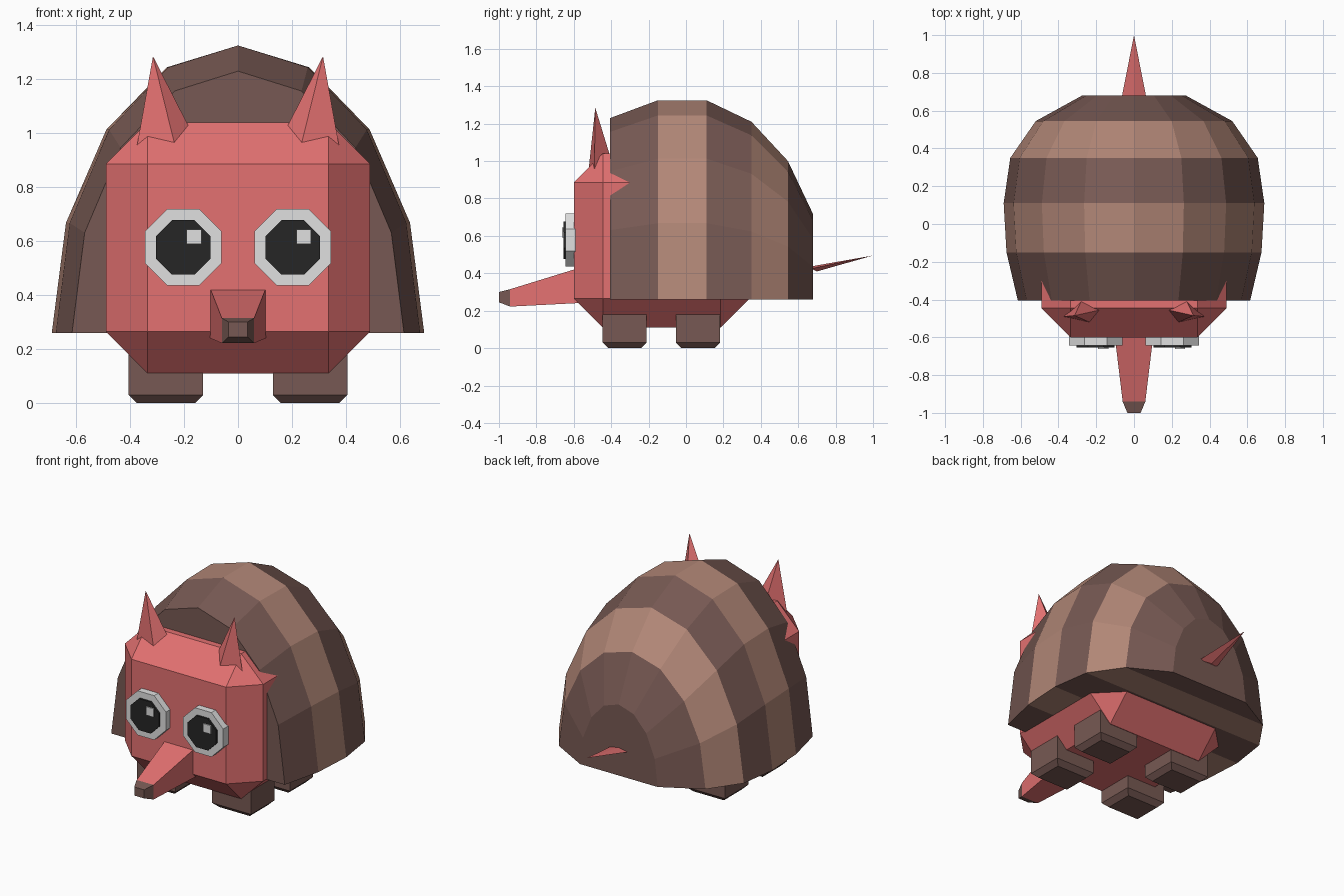
import bpy, bmesh, math
from mathutils import Vector

if "Cube" in bpy.data.objects:
    bpy.data.objects.remove(bpy.data.objects["Cube"])


def material(name, r, g, b):
    lin = [((c / 255 + 0.055) / 1.055) ** 2.4 if c > 10 else c / 3294 for c in (r, g, b)]
    m = bpy.data.materials.new(name)
    m.diffuse_color = (*lin, 1)
    m.use_nodes = True
    m.node_tree.nodes["Principled BSDF"].inputs["Base Color"].default_value = m.diffuse_color
    return m


RED = material("coral red", 227, 113, 113)
BROWN = material("dark brown", 119, 89, 83)
TAN = material("tan", 178, 135, 119)
WHITE = material("off white", 224, 224, 224)
BLACK = material("near black", 38, 38, 38)


def finish(name, bm, *mats):
    bmesh.ops.recalc_face_normals(bm, faces=bm.faces)
    me = bpy.data.meshes.new(name)
    bm.to_mesh(me)
    bm.free()
    for m in mats:
        me.materials.append(m)
    ob = bpy.data.objects.new(name, me)
    bpy.context.collection.objects.link(ob)
    return ob


def loft(name, rings, mats, pick=lambda i: 0):
    """Skin closed rings of points and cap both ends; pick gives each band's material."""
    bm = bmesh.new()
    vs = [[bm.verts.new(p) for p in ring] for ring in rings]
    n = len(vs[0])
    for i in range(len(vs) - 1):
        for j in range(n):
            k = (j + 1) % n
            f = bm.faces.new((vs[i][j], vs[i][k], vs[i + 1][k], vs[i + 1][j]))
            f.material_index = pick(i)
    bm.faces.new(vs[0]).material_index = pick(0)
    bm.faces.new(vs[-1]).material_index = pick(len(vs) - 2)
    return finish(name, bm, *mats)


def spike(name, tip, base, mat, extend=1.0):
    """Pyramid whose base is pushed further along the rays from its tip."""
    tip = Vector(tip)
    bm = bmesh.new()
    t = bm.verts.new(tip)
    b = [bm.verts.new(tip + (Vector(p) - tip) * extend) for p in base]
    for i in range(len(b)):
        bm.faces.new((t, b[i], b[(i + 1) % len(b)]))
    bm.faces.new(b)
    return finish(name, bm, mat)


def rect_xy(x, y, hx, hy, z):
    return [(x + sx * hx, y + sy * hy, z) for sx, sy in ((-1, -1), (1, -1), (1, 1), (-1, 1))]


def plate(name, x, z, apothem, y0, y1, sides, mat):
    """Flat polygon prism facing the front."""
    r = apothem / math.cos(math.pi / sides)
    angles = [math.tau * (i + 0.5) / sides for i in range(sides)]
    rings = [[(x + r * math.cos(a), y, z + r * math.sin(a)) for a in angles] for y in (y0, y1)]
    return loft(name, rings, [mat])


# Body: cube with wide flat chamfers
bm = bmesh.new()
bmesh.ops.create_cube(bm, size=1)
for v in bm.verts:
    v.co = Vector((v.co.x * 0.98, v.co.y * 0.94 - 0.13, v.co.z * 0.93 + 0.575))
bmesh.ops.bevel(bm, geom=bm.edges[:], offset=0.155, offset_type='OFFSET',
                segments=1, affect='EDGES', profile=0.5)
finish("body", bm, RED)

# Striped shell: half-ellipse arches along y (y, half width, height)
arches = [(-0.405, 0.615, 0.97), (-0.15, 0.675, 1.065), (0.11, 0.69, 1.065),
          (0.35, 0.655, 0.95), (0.545, 0.52, 0.74), (0.68, 0.275, 0.455)]
rings = [[(w * math.cos(math.pi * i / 8), y, 0.26 + h * math.sin(math.pi * i / 8))
          for i in range(9)] for y, w, h in arches]
loft("shell", rings, [BROWN, TAN], lambda i: i % 2)

# Legs with a chamfered sole
for side, s in (("left", -1), ("right", 1)):
    for end, y in (("front", -0.328), ("back", 0.064)):
        loft(f"{end}_{side}_leg",
             [rect_xy(s * 0.267, y, 0.108, 0.088, 0),
              rect_xy(s * 0.267, y, 0.138, 0.118, 0.03),
              rect_xy(s * 0.267, y, 0.138, 0.118, 0.18)], [BROWN])

# Snout with a dark tip (y, half width, bottom, top)
snout = [(-0.55, 0.107, 0.242, 0.435), (-0.94, 0.06, 0.222, 0.315), (-1.0, 0.035, 0.245, 0.30)]
loft("snout", [[(-w, y, lo), (w, y, lo), (w, y, hi), (-w, y, hi)] for y, w, lo, hi in snout],
     [RED, BROWN], lambda i: i)

# Horn-like ears
for side, s in (("left", -1), ("right", 1)):
    base = [(0.375, -0.49, 0.95), (0.235, -0.52, 0.96), (0.18, -0.455, 1.02), (0.28, -0.41, 1.04)]
    spike(f"{side}_ear", (s * 0.315, -0.485, 1.285), [(s * x, y, z) for x, y, z in base], RED, 1.12)

# Tail
spike("tail", (0, 1.0, 0.495),
      [(-0.065, 0.67, 0.425), (0, 0.67, 0.437), (0.065, 0.67, 0.425), (0, 0.70, 0.41)], RED)

# Eyes
for side, x in (("left", -0.203), ("right", 0.203)):
    plate(f"{side}_eye", x, 0.577, 0.142, -0.59, -0.643, 8, WHITE)
    plate(f"{side}_pupil", x, 0.577, 0.101, -0.64, -0.655, 8, BLACK)
    plate(f"{side}_eye_glint", x + 0.04, 0.617, 0.027, -0.65, -0.662, 4, WHITE)
